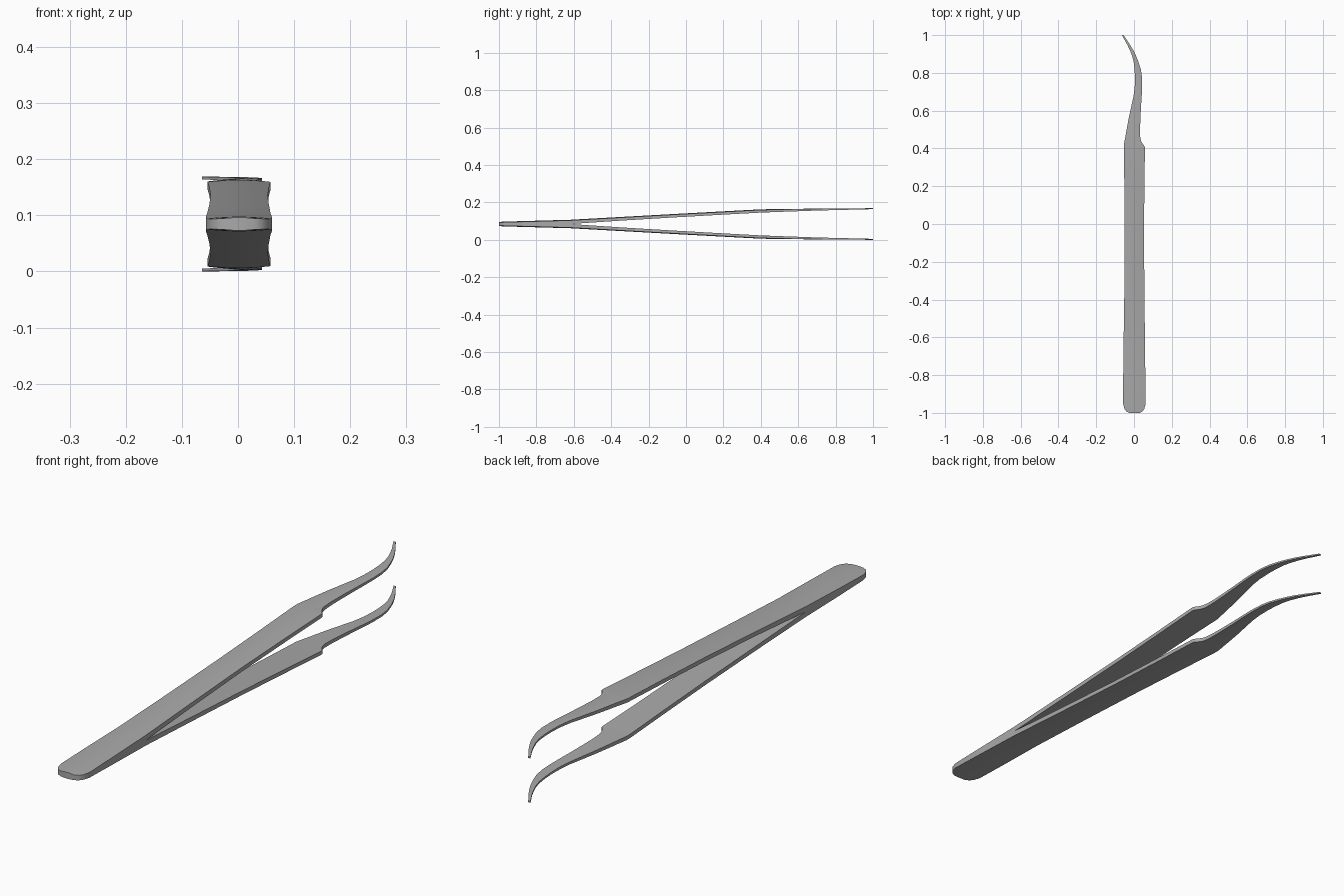
import bpy, bmesh, math

if "Cube" in bpy.data.objects:
    bpy.data.objects.remove(bpy.data.objects["Cube"])

MID = 0.0845  # height of the mirror plane between the two arms

steel = bpy.data.materials.new("steel grey")
steel.diffuse_color = (0.40, 0.40, 0.40, 1)
steel.use_nodes = True
steel.node_tree.nodes["Principled BSDF"].inputs["Base Color"].default_value = steel.diffuse_color

# arm outline: y, left x, right x
OUTLINE = [
    (-1.0, -0.026, 0.030), (-0.993, -0.040, 0.044), (-0.98, -0.050, 0.054),
    (-0.955, -0.057, 0.061), (-0.80, -0.057, 0.060), (-0.62, -0.055, 0.058),
    (-0.35, -0.051, 0.055), (-0.05, -0.049, 0.053), (0.20, -0.051, 0.055),
    (0.40, -0.054, 0.058), (0.412, -0.054, 0.056), (0.425, -0.053, 0.046),
    (0.44, -0.050, 0.037), (0.46, -0.046, 0.033), (0.50, -0.039, 0.032),
    (0.56, -0.028, 0.034), (0.62, -0.015, 0.037), (0.68, -0.002, 0.041),
    (0.73, 0.004, 0.043), (0.78, 0.005, 0.042), (0.82, 0.003, 0.036),
    (0.86, -0.002, 0.023), (0.89, -0.010, 0.011), (0.92, -0.022, -0.004),
    (0.95, -0.036, -0.022), (0.98, -0.053, -0.042), (1.0, -0.064, -0.055),
]
# height above the mirror plane: y, outer face, inner face
PROFILE = [(-1.0, 0.0115, 0.0), (-0.95, 0.0135, 0.0), (-0.62, 0.0225, 0.0),
           (-0.55, 0.0265, 0.006), (0.0, 0.057, 0.039), (0.40, 0.0785, 0.061),
           (0.70, 0.0825, 0.072), (1.0, 0.0845, 0.0795)]


def heights(y):
    for (y0, o0, i0), (y1, o1, i1) in zip(PROFILE, PROFILE[1:]):
        if y <= y1:
            t = (y - y0) / (y1 - y0)
            return o0 + t * (o1 - o0), i0 + t * (i1 - i0)


def build_arm(name, side):
    bm = bmesh.new()
    rings = []
    for y, xl, xr in OUTLINE:
        outer, inner = heights(y)
        crown = 0.03 * (xr - xl)  # outer face is slightly domed
        section = [(xl, inner), (xr, inner)]
        section += [(xr + (xl - xr) * t, outer - crown * (2 * t - 1) ** 2)
                    for t in (0, 0.25, 0.5, 0.75, 1)]
        rings.append([bm.verts.new((x, y, MID + side * h)) for x, h in section])
    for a, b in zip(rings, rings[1:]):
        for k in range(len(a)):
            n = (k + 1) % len(a)
            bm.faces.new((a[k], a[n], b[n], b[k]))
    bm.faces.new(rings[0])
    bm.faces.new(rings[-1])
    # the handle ends touch, so leave out the hidden faces between them
    hidden = [f for f in bm.faces if all(abs(v.co.z - MID) < 1e-5 for v in f.verts)]
    bmesh.ops.delete(bm, geom=hidden, context='FACES_ONLY')
    bmesh.ops.recalc_face_normals(bm, faces=bm.faces)
    mesh = bpy.data.meshes.new(name)
    bm.to_mesh(mesh)
    bm.free()
    mesh.materials.append(steel)
    obj = bpy.data.objects.new(name, mesh)
    bpy.context.collection.objects.link(obj)
    bpy.context.view_layer.objects.active = obj
    obj.select_set(True)
    bpy.ops.object.shade_smooth_by_angle(angle=math.radians(30))
    obj.select_set(False)


# two mirrored arms joined at the handle end
build_arm("upper_arm", 1)
build_arm("lower_arm", -1)
